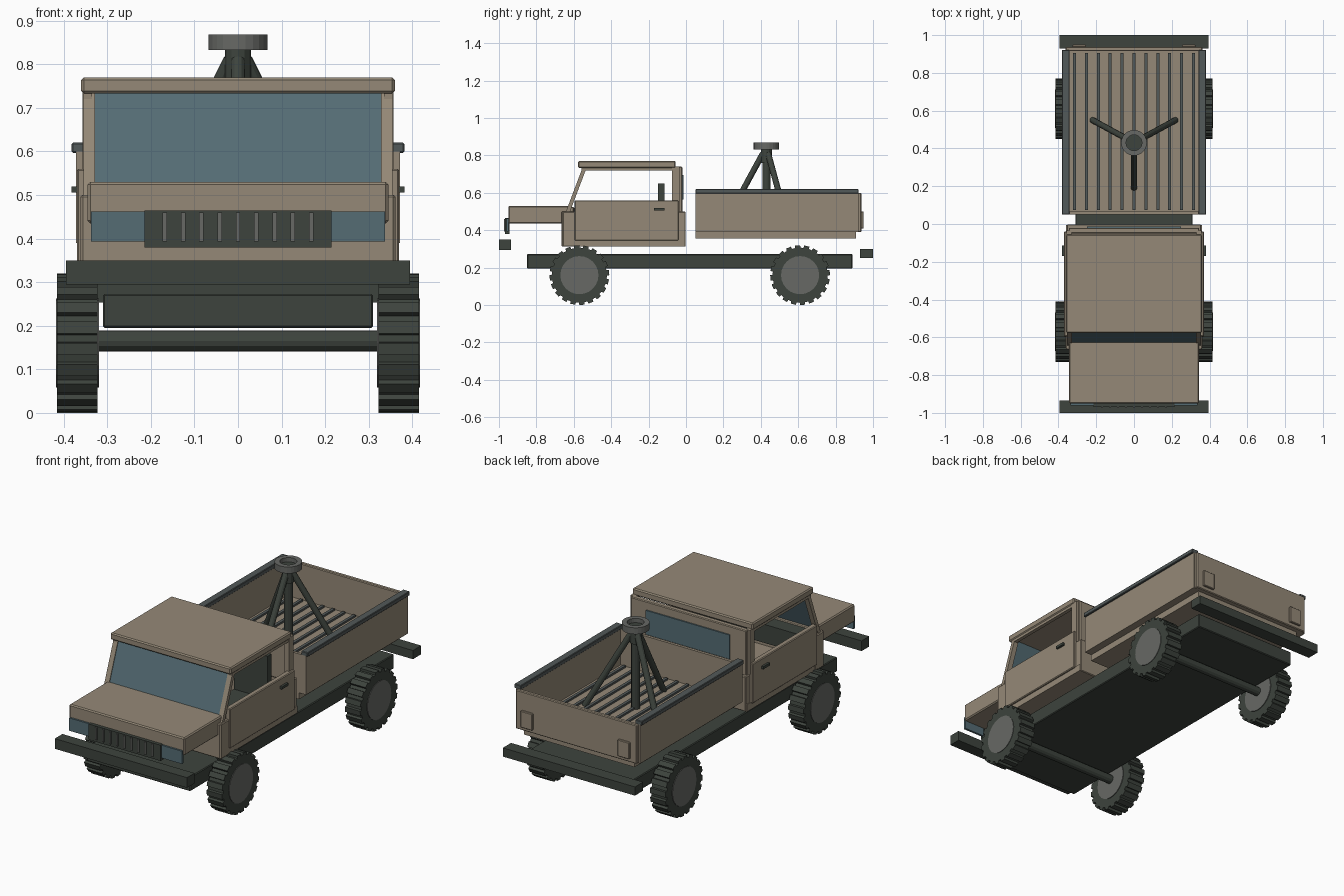
import bpy, bmesh, math
from mathutils import Vector

cube = bpy.data.objects.get("Cube")
if cube:
    bpy.data.objects.remove(cube, do_unlink=True)


def material(name, r, g, b):
    m = bpy.data.materials.new(name)
    m.use_nodes = True
    m.diffuse_color = (r, g, b, 1)
    m.node_tree.nodes["Principled BSDF"].inputs["Base Color"].default_value = (r, g, b, 1)
    return m


tan = material("tan_paint", .30, .25, .185)
dark = material("dark_green", .047, .057, .047)
grey = material("hub_grey", .135, .14, .13)
glass = material("blue_glass", .09, .15, .175)
steel = material("rail_grey", .085, .10, .10)


def finish(name, bm, mat, bevel=0):
    bmesh.ops.recalc_face_normals(bm, faces=bm.faces)
    me = bpy.data.meshes.new(name)
    bm.to_mesh(me)
    bm.free()
    me.materials.append(mat)
    ob = bpy.data.objects.new(name, me)
    bpy.context.collection.objects.link(ob)
    if bevel:
        mod = ob.modifiers.new("Bevel", "BEVEL")
        mod.width = bevel
        mod.segments = 1
    return ob


def box(name, mat, x, y, z, bevel=0):
    """Box from (low, high) ranges on each axis."""
    bm = bmesh.new()
    bmesh.ops.create_cube(bm, size=1)
    for v in bm.verts:
        v.co = Vector([r[0] if c < 0 else r[1] for c, r in zip(v.co, (x, y, z))])
    return finish(name, bm, mat, bevel)


def pair(name, mat, x, y, z, bevel=0):
    """The same box on both sides."""
    box("left_" + name, mat, x, y, z, bevel)
    box("right_" + name, mat, (-x[1], -x[0]), y, z, bevel)


def extrude_x(name, mat, profile, x0, x1, bevel=0):
    """Extrude a (y, z) profile along x."""
    bm = bmesh.new()
    face = bm.faces.new([bm.verts.new((x0, y, z)) for y, z in profile])
    new = bmesh.ops.extrude_face_region(bm, geom=[face])["geom"]
    bmesh.ops.translate(bm, vec=(x1 - x0, 0, 0),
                        verts=[g for g in new if isinstance(g, bmesh.types.BMVert)])
    return finish(name, bm, mat, bevel)


def rod(name, mat, a, b, r, sides=12):
    """Cylinder between two points."""
    a, b = Vector(a), Vector(b)
    bm = bmesh.new()
    bmesh.ops.create_cone(bm, cap_ends=True, segments=sides, radius1=r, radius2=r,
                          depth=(b - a).length)
    ob = finish(name, bm, mat)
    ob.location = (a + b) / 2
    ob.rotation_mode = "QUATERNION"
    ob.rotation_quaternion = (b - a).to_track_quat("Z", "Y")
    return ob


# Chassis and bumpers
box("chassis", dark, (-.31, .31), (-.85, .89), (.195, .273), .004)
box("front_bumper", dark, (-.395, .395), (-1, -.935), (.295, .35))
box("rear_bumper", dark, (-.395, .395), (.93, 1), (.253, .3))

# Wheels with lugged tyres, hubs and axles
lugs = 20
for end, cy in (("front", -.57), ("rear", .61)):
    rod(end + "_axle", dark, (-.34, cy, .165), (.34, cy, .165), .024)
    for side, s in (("left", 1), ("right", -1)):
        tread = []
        for i in range(lugs):
            for f, r in ((0, .16), (.55, .16), (.6, .147), (.95, .147)):
                t = math.tau * (i + f) / lugs
                tread.append((cy + r * math.cos(t), .16 + r * math.sin(t)))
        extrude_x(f"{end}_{side}_tyre", dark, tread, s * .323, s * .415)
        rod(f"{end}_{side}_hub", grey, (s * .319, cy, .16), (s * .418, cy, .16), .102, 24)

# Hood, headlights and grille
box("hood", tan, (-.345, .345), (-.95, -.62), (.435, .53), .006)
pair("headlight", glass, (.21, .337), (-.96, -.948), (.393, .462))
box("grille", dark, (-.215, .215), (-.968, -.945), (.38, .465))
for i in range(9):
    x = (i - 4) * .042
    box(f"grille_bar_{i}", grey, (x - .005, x + .005), (-.974, -.967), (.393, .46))

# Cab lower body
box("cab_floor", tan, (-.355, .355), (-.65, -.01), (.315, .345))
box("cab_front_panel", tan, (-.36, .36), (-.665, -.63), (.312, .5), .004)
pair("front_fender", tan, (.335, .362), (-.66, -.585), (.312, .5), .004)
pair("door", tan, (.34, .37), (-.595, -.04), (.345, .56), .004)
pair("sill", tan, (.335, .36), (-.66, -.005), (.312, .35))
pair("door_handle", dark, (.368, .382), (-.17, -.115), (.506, .52))
box("cowl", tan, (-.345, .345), (-.66, -.6), (.49, .525), .004)

# Cab upper body
box("roof", tan, (-.36, .36), (-.577, -.055), (.733, .77), .006)
box("cab_back_lower", tan, (-.355, .355), (-.045, -.002), (.312, .5), .004)
box("cab_back_upper", tan, (-.345, .345), (-.05, -.02), (.49, .74), .004)
pair("back_pillar", tan, (.33, .357), (-.075, -.035), (.5, .74))
pair("window_top_rail", tan, (.335, .355), (-.56, -.06), (.72, .738))
box("rear_window", glass, (-.25, .25), (-.021, -.013), (.565, .695))

# Sloped windscreen and its pillars
slope = [(-.642, .5), (-.552, .738), (-.53, .738), (-.62, .5)]
extrude_x("left_front_pillar", tan, slope, .328, .355)
extrude_x("right_front_pillar", tan, slope, -.355, -.328)
extrude_x("windscreen", glass, [(y + (.004 if i < 2 else -.008), z)
                                for i, (y, z) in enumerate(slope)], -.33, .33)

# Interior
box("dashboard", dark, (-.33, .33), (-.6, -.52), (.42, .52))
pair("seat_back", dark, (.08, .28), (-.15, -.115), (.38, .65))
pair("seat_cushion", dark, (.08, .28), (-.34, -.115), (.345, .42))

# Cargo bed
box("bed_base", tan, (-.33, .33), (.05, .91), (.355, .395))
box("bed_floor", tan, (-.36, .36), (.05, .925), (.39, .405))
pair("bed_side", tan, (.345, .372), (.05, .922), (.39, .6))
pair("bed_rail", steel, (.342, .382), (.05, .922), (.597, .62), .003)
box("bed_front_wall", tan, (-.35, .35), (.05, .066), (.39, .6))
box("tailgate", tan, (-.362, .362), (.915, .938), (.39, .6), .004)
pair("tail_lamp", tan, (.255, .325), (.936, .95), (.41, .5), .003)
for i in range(11):
    x = (i - 5) * .063
    box(f"floor_strip_{i}", steel, (x - .008, x + .008), (.075, .905), (.404, .415))

# Tripod mount
rod("mount_post", dark, (0, .43, .4), (0, .43, .78), .022)
rod("mount_collar", dark, (0, .43, .76), (0, .43, .84), .03)
for i, (x, y) in enumerate(((0, .19), (.22, .55), (-.22, .55))):
    rod(f"mount_leg_{i}", dark, (x, y, .405), (x * .08, .43 + (y - .43) * .08, .81), .016)
bm = bmesh.new()
n = 24
rings = [[bm.verts.new((r * math.cos(math.tau * i / n), .43 + r * math.sin(math.tau * i / n), z))
          for i in range(n)] for r, z in ((.068, .833), (.068, .868), (.042, .868), (.042, .833))]
for k in range(4):
    for i in range(n):
        a, b, j = rings[k], rings[(k + 1) % 4], (i + 1) % n
        bm.faces.new((a[i], a[j], b[j], b[i]))
finish("mount_ring", bm, grey)
rod("mount_plate", dark, (0, .43, .833), (0, .43, .845), .045)
